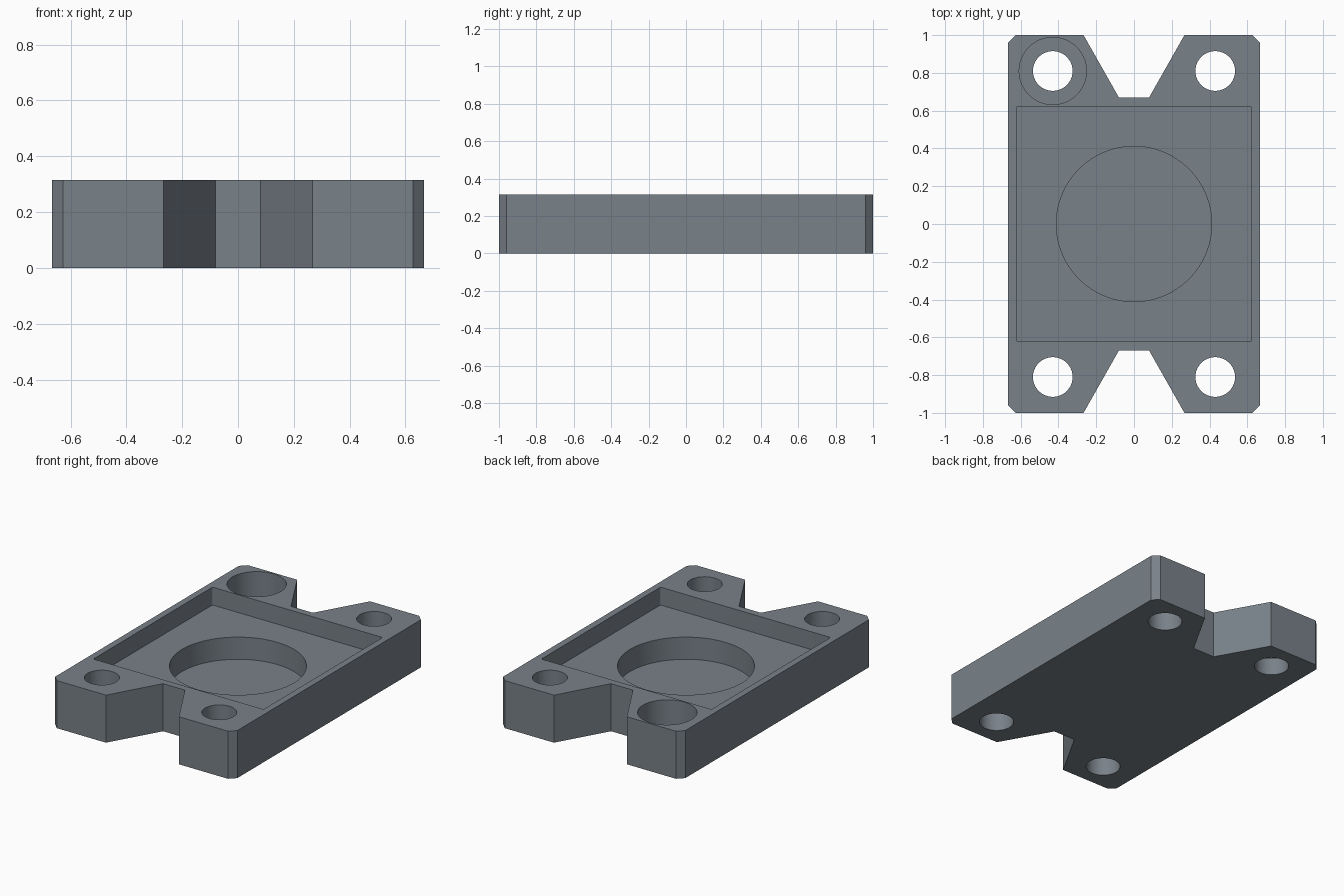
import bpy, bmesh, math

if "Cube" in bpy.data.objects:
    bpy.data.objects.remove(bpy.data.objects["Cube"])

H = 0.315            # plate thickness
HX, HY = 0.667, 1.0  # half width, half length
HOLE_X, HOLE_Y = 0.43, 0.81

grey = bpy.data.materials.new("slate grey")
grey.diffuse_color = (0.19, 0.22, 0.25, 1)
grey.use_nodes = True
grey.node_tree.nodes["Principled BSDF"].inputs["Base Color"].default_value = grey.diffuse_color


def prism(name, outline, z0, z1):
    """Extrude a closed counter-clockwise outline from z0 to z1."""
    bm = bmesh.new()
    face = bm.faces.new([bm.verts.new((x, y, z0)) for x, y in outline])
    ext = bmesh.ops.extrude_face_region(bm, geom=[face])
    top = [v for v in ext["geom"] if isinstance(v, bmesh.types.BMVert)]
    bmesh.ops.translate(bm, verts=top, vec=(0, 0, z1 - z0))
    bmesh.ops.recalc_face_normals(bm, faces=bm.faces)
    mesh = bpy.data.meshes.new(name)
    bm.to_mesh(mesh)
    bm.free()
    mesh.materials.append(grey)
    obj = bpy.data.objects.new(name, mesh)
    bpy.context.collection.objects.link(obj)
    return obj


def circle(cx, cy, r, n=64):
    return [(cx + r * math.cos(2 * math.pi * i / n),
             cy + r * math.sin(2 * math.pi * i / n)) for i in range(n)]


def rounded_square(half, r, n=4):
    pts = []
    for q, (sx, sy) in enumerate([(1, 1), (-1, 1), (-1, -1), (1, -1)]):
        for i in range(n + 1):
            a = math.pi / 2 * (q + i / n)
            pts.append((sx * (half - r) + r * math.cos(a),
                        sy * (half - r) + r * math.sin(a)))
    return pts


# Plate with chamfered corners and a tapered notch at each end
quarter = [(HX, HY - 0.04), (HX - 0.04, HY), (0.267, HY), (0.08, 0.67)]
half = quarter + [(-x, y) for x, y in reversed(quarter)]
plate = prism("mounting_plate", half + [(-x, -y) for x, y in half], 0, H)

# Square pocket, round recess, four through holes and one counterbore
cutters = [
    prism("pocket_cutter", rounded_square(0.623, 0.01), H - 0.118, H + 0.1),
    prism("recess_cutter", circle(0, 0, 0.411, 96), 0.05, H + 0.05),
    prism("counterbore_cutter", circle(-HOLE_X, HOLE_Y, 0.178), H - 0.2, H + 0.1),
]
for sx in (-1, 1):
    for sy in (-1, 1):
        cutters.append(prism("hole_cutter", circle(sx * HOLE_X, sy * HOLE_Y, 0.105),
                             -0.1, H + 0.15))

bpy.context.view_layer.objects.active = plate
for cutter in cutters:
    mod = plate.modifiers.new("cut", "BOOLEAN")
    mod.operation = "DIFFERENCE"
    mod.solver = "EXACT"
    mod.object = cutter
    bpy.ops.object.modifier_apply(modifier=mod.name)
    bpy.data.objects.remove(cutter, do_unlink=True)

# Smooth bores, sharp machined edges
plate.select_set(True)
bpy.ops.object.shade_smooth_by_angle(angle=math.radians(25))
